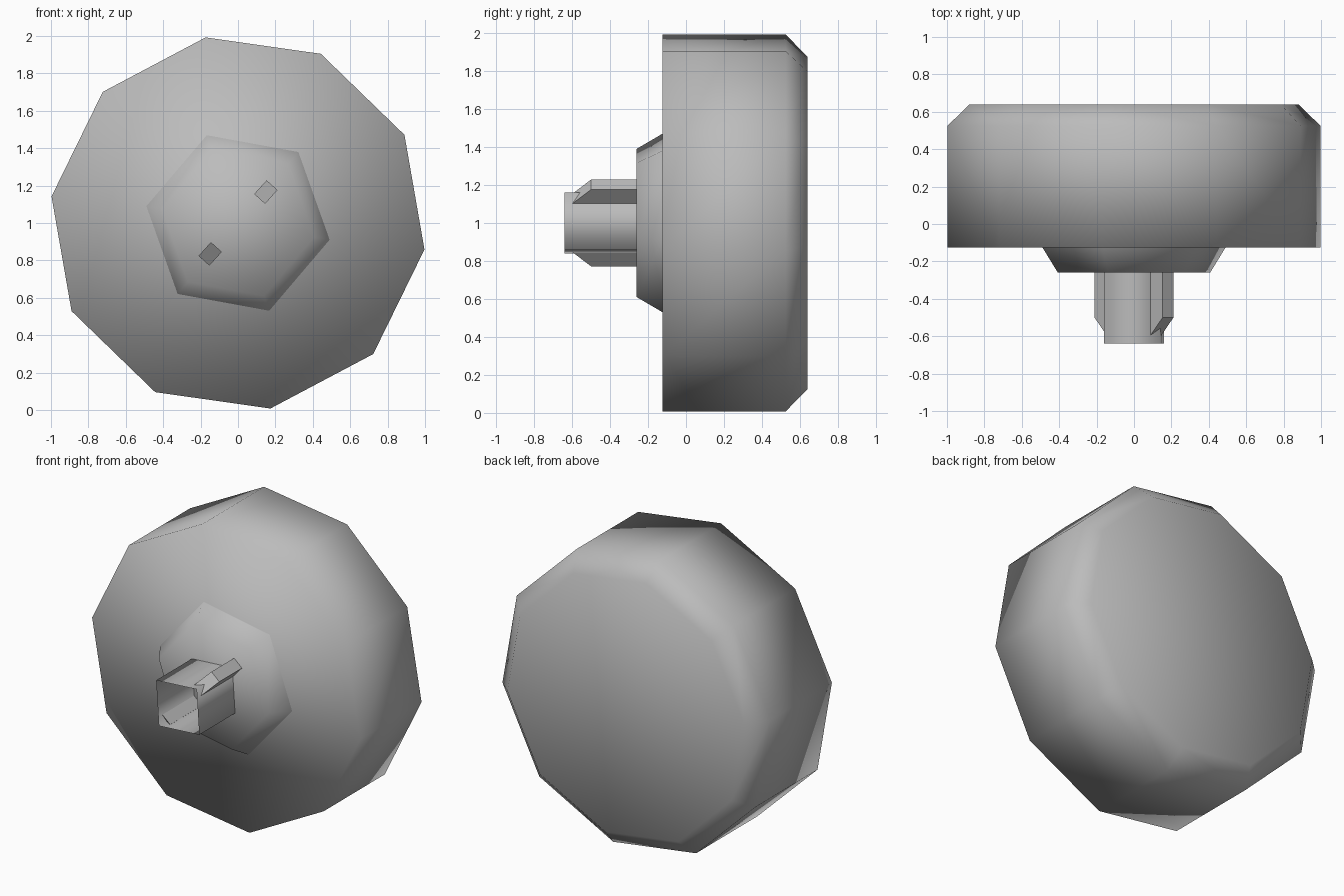
import bpy, bmesh, math
from mathutils import Matrix, Vector

cube = bpy.data.objects.get("Cube")
if cube:
    bpy.data.objects.remove(cube)

# Single grey plastic
grey = bpy.data.materials.new("grey_plastic")
grey.use_nodes = True
COLOUR = (0.5, 0.5, 0.5, 1)
grey.diffuse_color = COLOUR
grey.node_tree.nodes["Principled BSDF"].inputs["Base Color"].default_value = COLOUR


def finish(name, bm, smooth):
    mesh = bpy.data.meshes.new(name)
    bm.to_mesh(mesh)
    bm.free()
    mesh.materials.append(grey)
    for poly in mesh.polygons:
        poly.use_smooth = smooth
    obj = bpy.data.objects.new(name, mesh)
    bpy.context.collection.objects.link(obj)
    return obj


def turned(name, sides, start, profile, cap_front=False, cap_back=False):
    """Rings of (y, radius), front to back, around the axis at z = 1."""
    bm = bmesh.new()
    rings = []
    for y, r in profile:
        angles = [math.radians(start) + math.tau * i / sides for i in range(sides)]
        rings.append([bm.verts.new((r * math.cos(a), y, 1 + r * math.sin(a)))
                      for a in angles])
    for a, b in zip(rings, rings[1:]):
        for i in range(sides):
            j = (i + 1) % sides
            bm.faces.new((a[i], b[i], b[j], a[j]))
    if cap_front:
        bm.faces.new(rings[0])
    if cap_back:
        bm.faces.new(rings[-1][::-1])
    return finish(name, bm, True)


# Chamfered cap, flange and hollow post
turned("cap_body", 10, -8.1, [(-0.125, 1.007), (0.525, 1.007), (0.64, 0.888)], True, True)
turned("flange", 6, -10.4, [(-0.26, 0.414), (-0.125, 0.498)], cap_front=True)
turned("hollow_post", 4, -41.2, [(-0.64, 0.213), (-0.26, 0.213)])


# Slanted keys on two opposite corners of the post
def key(name, angle):
    bm = bmesh.new()
    bmesh.ops.create_cube(bm, size=1)
    for v in bm.verts:
        outer = v.co.x > 0
        front = -0.5 if outer else -0.597
        v.co = Vector((0.272 if outer else 0.173,
                       front if v.co.y < 0 else -0.26,
                       v.co.z * 0.078))
    turn = Matrix.Translation((0, 0, 1)) @ Matrix.Rotation(-math.radians(angle), 4, "Y")
    bmesh.ops.transform(bm, matrix=turn, verts=bm.verts)
    bmesh.ops.recalc_face_normals(bm, faces=bm.faces)
    finish(name, bm, False)


key("upper_key", 48)
key("lower_key", 228)
